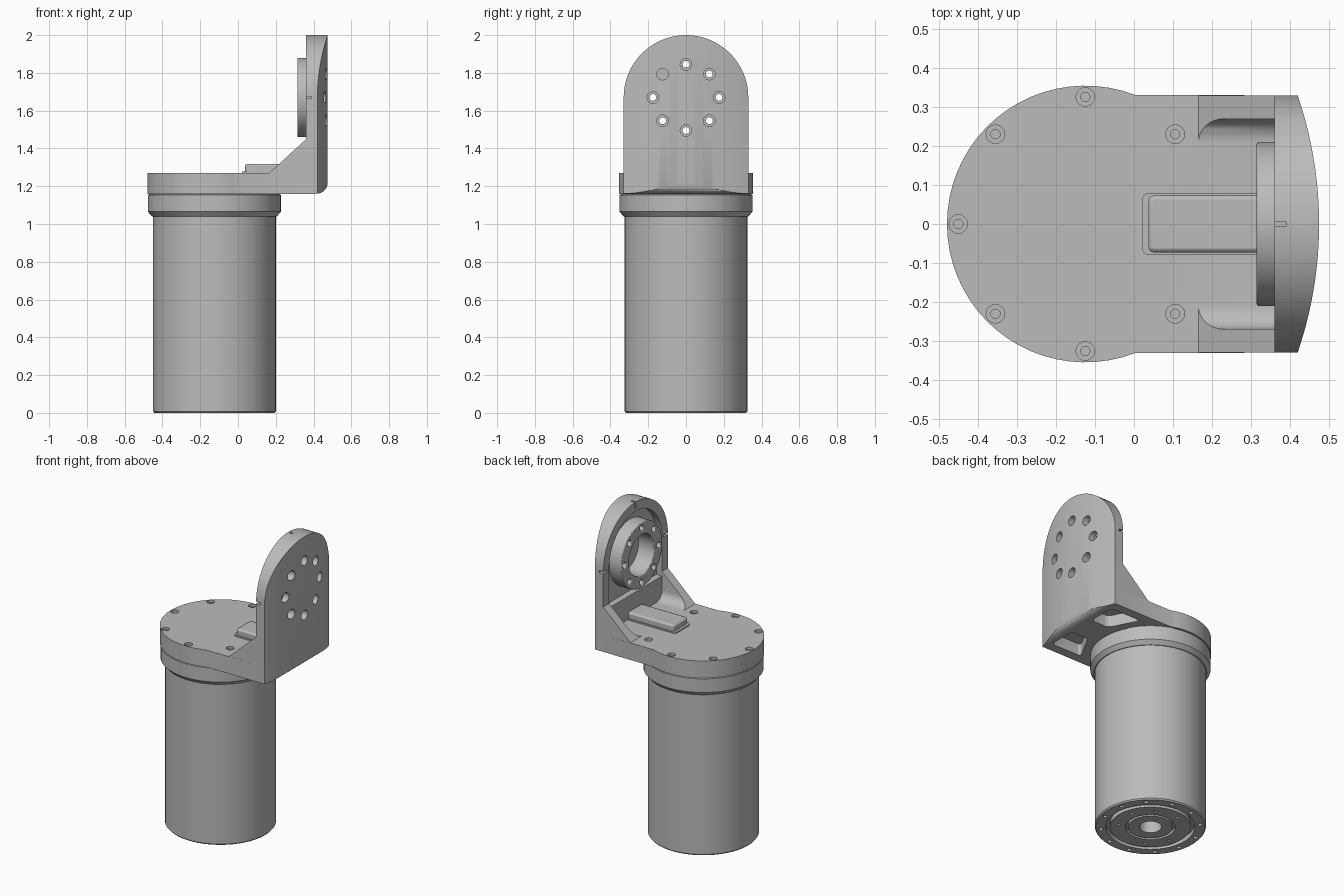
import bpy, bmesh
from math import cos, sin, pi, radians, tau

if "Cube" in bpy.data.objects:
    bpy.data.objects.remove(bpy.data.objects["Cube"], do_unlink=True)

grey = bpy.data.materials.new("machined_grey")
grey.use_nodes = True
COLOUR = (0.5, 0.5, 0.5, 1)
grey.diffuse_color = COLOUR
grey.node_tree.nodes["Principled BSDF"].inputs["Base Color"].default_value = COLOUR

AXIS_X = -0.125            # barrel axis
HUB_Z = 1.67               # joint axis height
BASE, TOP = 1.16, 1.27     # bracket plate
INNER, OUTER = 0.36, 0.475  # wall faces


def make(name, bm):
    bmesh.ops.recalc_face_normals(bm, faces=bm.faces)
    mesh = bpy.data.meshes.new(name)
    bm.to_mesh(mesh)
    bm.free()
    mesh.materials.append(grey)
    obj = bpy.data.objects.new(name, mesh)
    bpy.context.collection.objects.link(obj)
    return obj


def activate(obj):
    bpy.ops.object.select_all(action="DESELECT")
    obj.select_set(True)
    bpy.context.view_layer.objects.active = obj


def arc(a, b, r, start=0, end=360, n=48):
    count = n if abs(end - start) == 360 else n + 1
    angles = [radians(start + (end - start) * i / n) for i in range(count)]
    return [(a + r * cos(t), b + r * sin(t)) for t in angles]


def prism(name, pts, axis, lo, hi, round_corners=0):
    """Extrude a flat outline along an axis."""
    place = {"X": lambda a, b, t: (t, a, b),
             "Y": lambda a, b, t: (a, t, b),
             "Z": lambda a, b, t: (a, b, t)}[axis]
    bm = bmesh.new()
    low = [bm.verts.new(place(a, b, lo)) for a, b in pts]
    high = [bm.verts.new(place(a, b, hi)) for a, b in pts]
    bm.faces.new(low)
    bm.faces.new(high)
    for i in range(len(pts)):
        j = (i + 1) % len(pts)
        bm.faces.new((low[i], low[j], high[j], high[i]))
    if round_corners:
        sides = [bm.edges.get((p, q)) for p, q in zip(low, high)]
        bmesh.ops.bevel(bm, geom=sides, offset=round_corners, segments=5,
                        profile=0.5, affect="EDGES")
    return make(name, bm)


def lathe(name, profile, steps=64):
    bm = bmesh.new()
    verts = [bm.verts.new((AXIS_X + r, 0, z)) for r, z in profile]
    edges = [bm.edges.new(pair) for pair in zip(verts, verts[1:])]
    bmesh.ops.spin(bm, geom=verts + edges, cent=(AXIS_X, 0, 0), axis=(0, 0, 1),
                   angle=tau, steps=steps)
    bmesh.ops.remove_doubles(bm, verts=bm.verts, dist=1e-5)
    return make(name, bm)


def combine(target, tool, operation="DIFFERENCE"):
    mod = target.modifiers.new("shape", "BOOLEAN")
    mod.operation, mod.object, mod.solver = operation, tool, "EXACT"
    activate(target)
    bpy.ops.object.modifier_apply(modifier=mod.name)
    bpy.data.objects.remove(tool, do_unlink=True)


def bore(target, axis, a, b, r, lo, hi, n=16):
    combine(target, prism("cutter", arc(a, b, r, n=n), axis, lo, hi))


def soften(obj, width):
    mod = obj.modifiers.new("soft_edges", "BEVEL")
    mod.width, mod.segments, mod.limit_method = width, 2, "ANGLE"
    mod.angle_limit = radians(50)


# Barrel with concentric grooves and bolt circles on its lower face
barrel = lathe("barrel", [
    (0, 0.12), (0.065, 0.12), (0.065, 0), (0.13, 0), (0.13, 0.02), (0.145, 0.02),
    (0.145, 0), (0.235, 0), (0.235, 0.03), (0.26, 0.03), (0.26, 0), (0.318, 0),
    (0.325, 0.008), (0.325, 1.06), (0, 1.06)])
for count, radius, size in ((12, 0.292, 0.014), (8, 0.19, 0.009)):
    for a, b in arc(AXIS_X, 0, radius, 15, 375, count):
        bore(barrel, "Z", a, b, size, -0.05, 0.04, 12)

# Collar between barrel and bracket
collar = lathe("collar", [
    (0, 1.04), (0.33, 1.04), (0.352, 1.065), (0.352, 1.153), (0.345, 1.157),
    (0.345, BASE), (0, BASE)])

# Bracket plate: round end running into straight sides
bracket = prism("bracket", arc(AXIS_X, 0, 0.355, 69, 291, 40) +
                [(0.40, -0.33), (0.40, 0.33)], "Z", BASE, TOP)

# Upright wall: arched outline, bowed outer face, rounded lower edge
wall = prism("wall", [(-0.33, BASE), (0.33, BASE)] + arc(0, HUB_Z, 0.33, 0, 180, 40),
             "X", INNER, 0.6)
BOW = 1.0175
combine(wall, prism("bow", arc(OUTER - BOW, 0, BOW, -25, 25, 40) + [(0.2, 0.43), (0.2, -0.43)],
                    "Z", 1, 2.2), "INTERSECT")
combine(wall, prism("heel", arc(OUTER - 0.06, BASE + 0.06, 0.06, -90, 0, 8) +
                    [(0.6, 1.3), (0.6, 2.2), (0.2, 2.2), (0.2, BASE)],
                    "Y", -0.5, 0.5), "INTERSECT")

# Recess in the wall, open towards the barrel side
combine(wall, prism("recess", [(-0.27, 1.42), (0.27, 1.42)] + arc(0, HUB_Z, 0.27, 0, 180, 32),
                    "X", 0.3, 0.4))
combine(bracket, wall, "UNION")

# Gussets: sloped top and a filleted root
for side in (-1, 1):
    outline = [(0.33, TOP - 0.02), (0.33, 1.46), (0.27, 1.46)]
    outline += arc(0.21, TOP + 0.06, 0.06, 0, -90, 8) + [(0.21, TOP - 0.02)]
    gusset = prism("gusset", [(side * y, z) for y, z in outline], "X", 0.15, 0.38)
    combine(gusset, prism("slope", [(0.1, 1.21), (0.385, 1.472), (0.385, 1.6), (0.1, 1.6)],
                          "Y", -0.5, 0.5))
    combine(bracket, gusset, "UNION")

# Pockets under the overhang
for side in (-1, 1):
    pocket = [(0.275, 0.09), (0.40, 0.09), (0.40, 0.27), (0.18, 0.27)]
    combine(bracket, prism("pocket", [(x, side * y) for x, y in pocket], "Z",
                           1.1, 1.235, 0.025))

# Alignment notches in the wall rim
for y, z in ((-0.32, HUB_Z), (0.32, HUB_Z), (0, 1.99)):
    w, h = (0.006, 0.03) if y == 0 else (0.03, 0.006)
    combine(bracket, prism("notch", [(y - w, z - h), (y + w, z - h), (y + w, z + h), (y - w, z + h)],
                           "X", 0.3, 0.39))

# Hub ring standing in the recess
hub = prism("hub_ring", arc(0, HUB_Z, 0.21), "X", 0.315, 0.41)
bore(hub, "X", 0, HUB_Z, 0.13, 0.2, 0.5, 40)
bore(bracket, "X", 0, HUB_Z, 0.13, 0.3, 0.43, 40)

# Through holes with counterbores around the hub
for y, z in arc(0, HUB_Z, 0.175, n=8):
    bore(hub, "X", y, z, 0.018, 0.2, 0.6)
    bore(bracket, "X", y, z, 0.018, 0.3, 0.6)
    bore(bracket, "X", y, z, 0.031, 0.425, 0.6)

# Countersunk bolt holes round the plate
for x, y in arc(AXIS_X, 0, 0.326, 45, 360, 7)[:7]:
    bore(bracket, "Z", x, y, 0.024, 1.255, 1.4)
    bore(bracket, "Z", x, y, 0.012, 1.2, 1.4)

# Cable cover on the plate
cover_base = prism("cable_cover_base", [(0.02, -0.08), (0.37, -0.08), (0.37, 0.08), (0.02, 0.08)],
                   "Z", 1.26, 1.278, 0.02)
cover = prism("cable_cover", [(0.037, -0.073), (0.38, -0.073), (0.38, 0.073), (0.037, 0.073)],
              "Z", 1.26, 1.317, 0.015)
soften(cover, 0.01)
soften(bracket, 0.005)
soften(hub, 0.005)

for part in (barrel, collar, bracket, hub, cover_base, cover):
    activate(part)
    bpy.ops.object.shade_smooth_by_angle(angle=radians(30))
